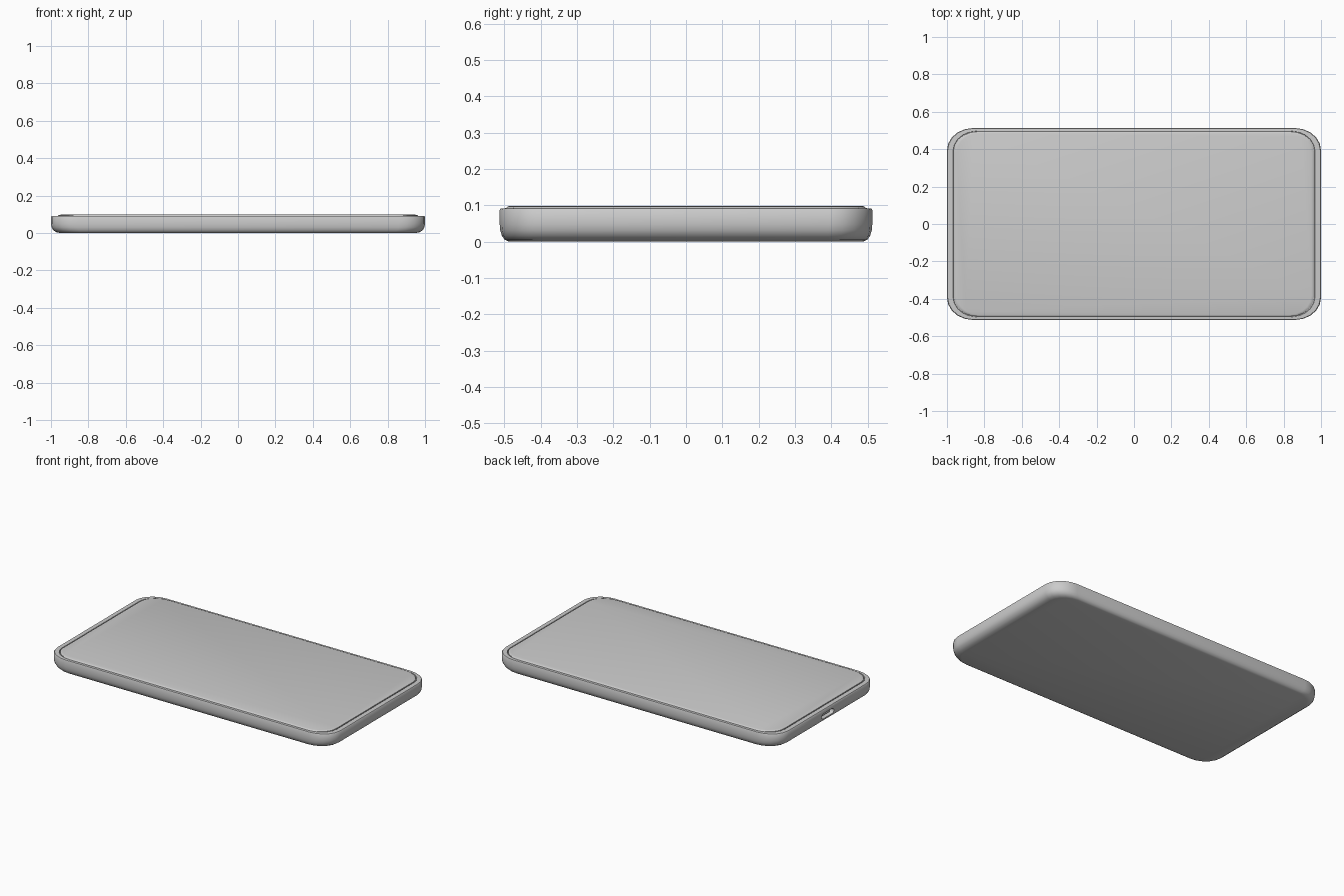
import bpy, bmesh, math

if "Cube" in bpy.data.objects:
    bpy.data.objects.remove(bpy.data.objects["Cube"])

HX, HY = 1.0, 0.513


def ring(inset, z, radius=0.14, seg=5):
    # rounded rectangle; the long sides taper half as much as the ends
    hx, hy = HX - inset, HY - inset * 0.5
    pts = []
    for k, (sx, sy) in enumerate([(1, 1), (-1, 1), (-1, -1), (1, -1)]):
        for i in range(seg + 1):
            a = math.pi / 2 * (k + i / seg)
            pts.append((sx * (hx - radius) + radius * math.cos(a),
                        sy * (hy - radius * 0.85) + radius * 0.85 * math.sin(a), z))
    return pts


def loft(name, rings):
    bm = bmesh.new()
    loops = [[bm.verts.new(p) for p in r] for r in rings]
    for lo, hi in zip(loops, loops[1:]):
        n = len(lo)
        for i in range(n):
            bm.faces.new((lo[i], lo[(i + 1) % n], hi[(i + 1) % n], hi[i]))
    bm.faces.new(loops[0][::-1])
    bm.faces.new(loops[-1])
    bmesh.ops.recalc_face_normals(bm, faces=bm.faces)
    me = bpy.data.meshes.new(name)
    bm.to_mesh(me)
    bm.free()
    ob = bpy.data.objects.new(name, me)
    bpy.context.collection.objects.link(ob)
    return ob


def smooth(ob):
    bpy.ops.object.select_all(action='DESELECT')
    ob.select_set(True)
    bpy.context.view_layer.objects.active = ob
    bpy.ops.object.shade_smooth_by_angle(angle=math.radians(40))


def capsule(x, half, r, seg=6):
    # stadium outline in the yz plane
    pts = []
    for side, start in ((1, -math.pi / 2), (-1, math.pi / 2)):
        for i in range(seg + 1):
            a = start + math.pi * i / seg
            pts.append((x, side * half + r * math.cos(a), 0.05 + r * math.sin(a)))
    return pts


# Body shell: rounded back, straight side, thin rim and shallow groove
profile = [(0.050, 0.0), (0.028, 0.005), (0.012, 0.016), (0.003, 0.031),
           (0.0, 0.048), (0.0, 0.086), (0.004, 0.091), (0.032, 0.092),
           (0.034, 0.086)]
body = loft("body_shell", [ring(i, z, 0.14 - i * 0.4) for i, z in profile])

# Charging port recess in the -x end
cutter = loft("port_cutter", [capsule(-1.05, 0.045, 0.017), capsule(-0.95, 0.045, 0.017)])
cutter.hide_render = True
mod = body.modifiers.new("port", 'BOOLEAN')
mod.operation = 'DIFFERENCE'
mod.solver = 'EXACT'
mod.object = cutter
bpy.context.view_layer.objects.active = body
bpy.ops.object.modifier_apply(modifier=mod.name)
bpy.data.objects.remove(cutter, do_unlink=True)
smooth(body)

# Raised glass screen with a softened edge
glass = [(0.038, 0.080), (0.038, 0.093), (0.042, 0.096), (0.052, 0.098)]
smooth(loft("screen", [ring(i, z, 0.125) for i, z in glass]))

# Connector tongue inside the port
smooth(loft("port_tongue", [capsule(-0.945, 0.035, 0.005), capsule(-0.985, 0.035, 0.005)]))
